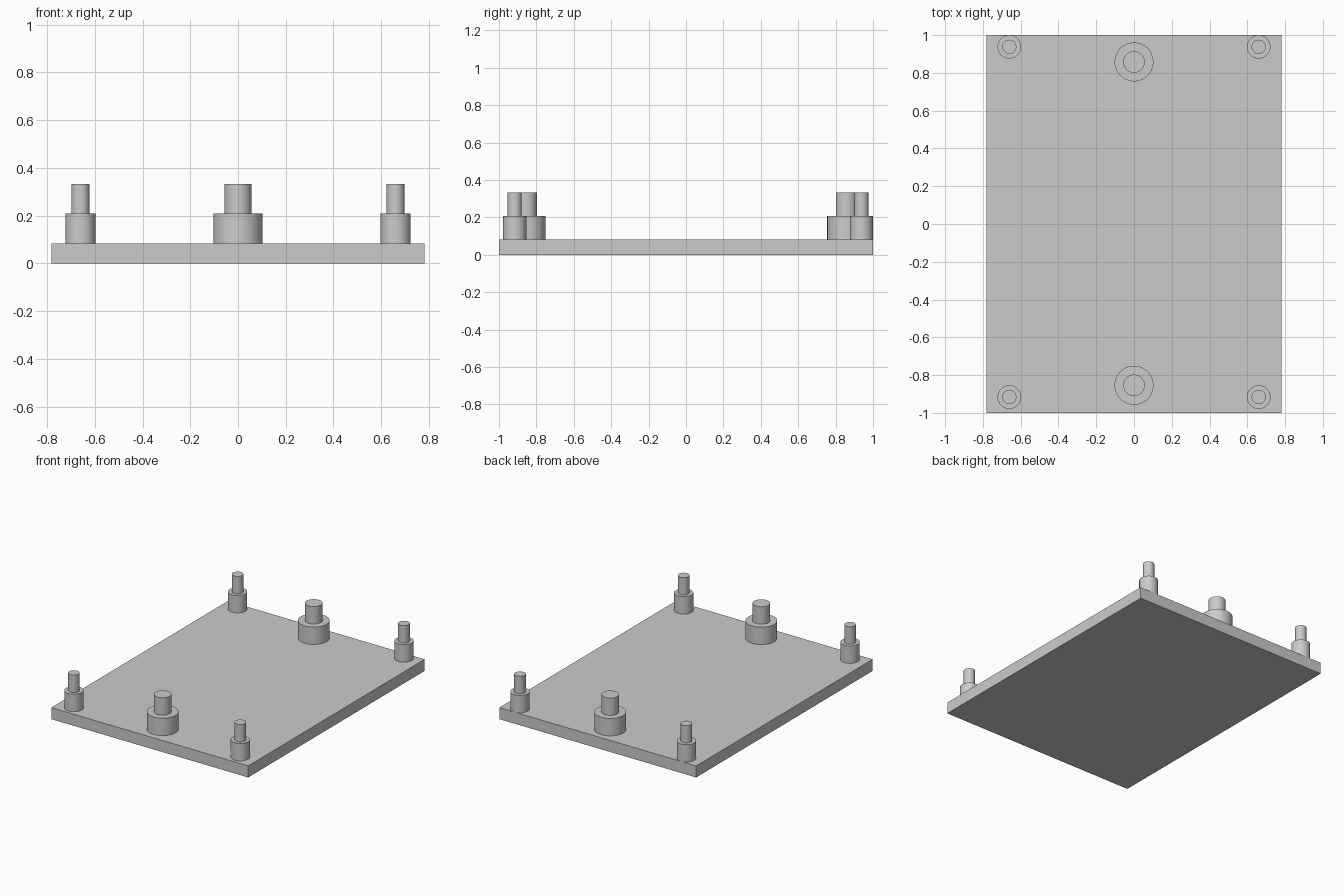
import bpy
import bmesh
from mathutils import Matrix

cube = bpy.data.objects.get("Cube")
if cube:
    bpy.data.objects.remove(cube, do_unlink=True)

GREY = (0.6, 0.6, 0.6, 1.0)
grey = bpy.data.materials.new("light_grey")
grey.use_nodes = True
grey.diffuse_color = GREY
grey.node_tree.nodes["Principled BSDF"].inputs["Base Color"].default_value = GREY

PLATE_TOP, COLLAR_TOP, PIN_TOP = 0.083, 0.208, 0.333


def add_object(name, bm):
    mesh = bpy.data.meshes.new(name)
    bmesh.ops.recalc_face_normals(bm, faces=bm.faces)
    bm.to_mesh(mesh)
    bm.free()
    mesh.materials.append(grey)
    obj = bpy.data.objects.new(name, mesh)
    bpy.context.collection.objects.link(obj)
    return obj


def add_post(name, x, y, collar_radius, pin_radius, sides=64):
    """Stepped post: a cylinder whose top is inset and raised into a pin."""
    bm = bmesh.new()
    rings = []
    for radius, z in ((collar_radius, PLATE_TOP), (collar_radius, COLLAR_TOP),
                      (pin_radius, COLLAR_TOP), (pin_radius, PIN_TOP)):
        ring = bmesh.ops.create_circle(
            bm, segments=sides, radius=radius, matrix=Matrix.Translation((x, y, z)))
        rings.append(ring["verts"])
    for low, high in zip(rings, rings[1:]):
        for i in range(sides):
            j = (i + 1) % sides
            bm.faces.new((low[i], low[j], high[j], high[i]))
    bm.faces.new(rings[0])
    bm.faces.new(rings[-1])
    obj = add_object(name, bm)
    bpy.ops.object.select_all(action="DESELECT")
    obj.select_set(True)
    bpy.context.view_layer.objects.active = obj
    bpy.ops.object.shade_smooth_by_angle()


# Base plate
bm = bmesh.new()
bmesh.ops.create_cube(bm, size=1.0, matrix=Matrix.Translation((0, 0, PLATE_TOP / 2))
                      @ Matrix.Diagonal((1.562, 2.0, PLATE_TOP, 1.0)))
add_object("base_plate", bm)

# Corner posts and the wide middle post on each end
for end, corner_y, middle_y in (("front", -0.916, -0.854), ("back", 0.938, 0.858)):
    for side, x in (("left", 0.66), ("right", -0.66)):
        add_post(f"{end}_{side}_post", x, corner_y, 0.0625, 0.0375)
    add_post(f"{end}_middle_post", 0, middle_y, 0.103, 0.057)
